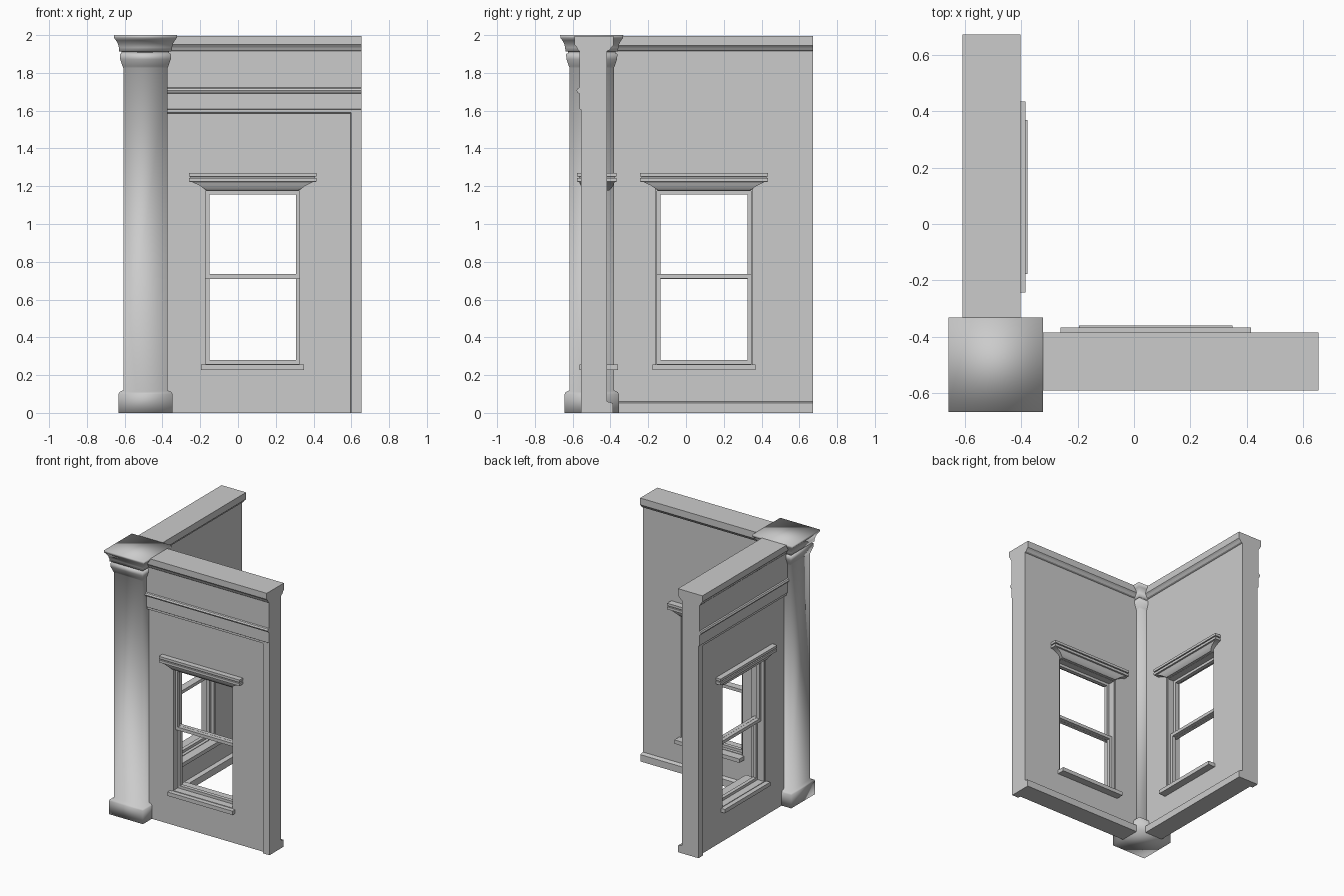
import bpy, bmesh, math
from mathutils import Matrix, Vector

if "Cube" in bpy.data.objects:
    bpy.data.objects.remove(bpy.data.objects["Cube"], do_unlink=True)

stone = bpy.data.materials.new("grey_stone")
stone.use_nodes = True
grey = (0.6, 0.6, 0.6, 1)
stone.diffuse_color = grey
stone.node_tree.nodes["Principled BSDF"].inputs["Base Color"].default_value = grey

# Window opening and wall limits, measured along the front wall
WIN_L, WIN_R, WIN_B, WIN_T = -0.18, 0.335, 0.25, 1.185
WIN_C = (WIN_L + WIN_R) / 2
WALL_L, WALL_R, MID_Y = -0.46, 0.654, -0.4715
SHIFT = 0.018


def make(name, bm, angle=None):
    """Turn a bmesh into an object; angle gives smooth shading below it."""
    bmesh.ops.recalc_face_normals(bm, faces=bm.faces)
    mesh = bpy.data.meshes.new(name)
    bm.to_mesh(mesh)
    bm.free()
    mesh.materials.append(stone)
    obj = bpy.data.objects.new(name, mesh)
    bpy.context.collection.objects.link(obj)
    if angle:
        bpy.ops.object.select_all(action="DESELECT")
        obj.select_set(True)
        bpy.context.view_layer.objects.active = obj
        bpy.ops.object.shade_smooth_by_angle(angle=math.radians(angle))
    return obj


def box(bm, x0, x1, y0, y1, z0, z1):
    m = Matrix.LocRotScale(Vector(((x0 + x1) / 2, (y0 + y1) / 2, (z0 + z1) / 2)), None,
                           Vector((x1 - x0, y1 - y0, z1 - z0)))
    bmesh.ops.create_cube(bm, size=1, matrix=m)


def stack(bm, cx, cy, rings):
    """Loft rectangles given as (half x, half y, z)."""
    loops = [[bm.verts.new((cx + sx * hx, cy + sy * hy, z))
              for sx, sy in ((-1, -1), (1, -1), (1, 1), (-1, 1))] for hx, hy, z in rings]
    for a, b in zip(loops, loops[1:]):
        for i in range(4):
            j = (i + 1) % 4
            bm.faces.new((a[i], a[j], b[j], b[i]))
    bm.faces.new(loops[0])
    bm.faces.new(loops[-1])


def extrude_profile(bm, points, x0, x1):
    """Extrude a (y, z) outline along x."""
    face = bm.faces.new([bm.verts.new((x0, y, z)) for y, z in points])
    out = bmesh.ops.extrude_face_region(bm, geom=[face])
    verts = [v for v in out["geom"] if isinstance(v, bmesh.types.BMVert)]
    bmesh.ops.translate(bm, verts=verts, vec=(x1 - x0, 0, 0))


def frame(bm, x0, x1, y0, y1, z0, z1, w):
    """Rectangular frame of four bars."""
    box(bm, x0, x0 + w, y0, y1, z0, z1)
    box(bm, x1 - w, x1, y0, y1, z0, z1)
    box(bm, x0 + w, x1 - w, y0, y1, z0, z0 + w)
    box(bm, x0 + w, x1 - w, y0, y1, z1 - w, z1)


def cut(obj, cutter):
    mod = obj.modifiers.new("cut", "BOOLEAN")
    mod.object, mod.operation, mod.solver = cutter, "DIFFERENCE", "EXACT"
    bpy.context.view_layer.objects.active = obj
    bpy.ops.object.modifier_apply(modifier=mod.name)
    bpy.data.objects.remove(cutter, do_unlink=True)


parts = []

# Wall with cornice, frieze moulding, inner crown and inner skirting
bm = bmesh.new()
extrude_profile(bm, [
    (-0.557, 0), (-0.557, 1.605), (-0.565, 1.61), (-0.565, 1.69), (-0.574, 1.695),
    (-0.58, 1.707), (-0.574, 1.718), (-0.565, 1.722), (-0.565, 1.915), (-0.572, 1.922),
    (-0.578, 1.935), (-0.59, 1.95), (-0.59, 1.996), (-0.385, 1.996), (-0.385, 1.945),
    (-0.395, 1.935), (-0.405, 1.92), (-0.417, 1.915), (-0.417, 0.06), (-0.387, 0.052),
    (-0.387, 0)], WALL_L, WALL_R)
wall = make("front_wall", bm)

# Recessed outer panel with splayed top and side
bm = bmesh.new()
panel = [[(-0.6, 0.604, 1.6), (-0.535, 0.596, 1.585)][k] for k in (0, 1)]
rings = [[bm.verts.new(p) for p in ((-0.7, y, -0.1), (x, y, -0.1), (x, y, z), (-0.7, y, z))]
         for y, x, z in panel]
for i in range(4):
    j = (i + 1) % 4
    bm.faces.new((rings[0][i], rings[0][j], rings[1][j], rings[1][i]))
for r in rings:
    bm.faces.new(r)
cut(wall, make("panel_cutter", bm))

# Window opening
bm = bmesh.new()
box(bm, WIN_L, WIN_R, -0.8, -0.2, WIN_B, WIN_T)
cut(wall, make("window_cutter", bm))
parts.append(wall)

# Window casing and two sliding sashes
bm = bmesh.new()
frame(bm, WIN_L, WIN_R, -0.53, -0.425, WIN_B, WIN_T, 0.009)
parts.append(make("front_window_casing", bm))
for name, y, z0, z1 in (("upper", -0.49, 0.71, 1.18), ("lower", -0.462, 0.255, 0.735)):
    bm = bmesh.new()
    frame(bm, WIN_L + 0.004, WIN_R - 0.004, y - 0.014, y + 0.014, z0, z1, 0.024)
    parts.append(make(f"front_{name}_sash", bm))

# Window sill, through the wall
bm = bmesh.new()
box(bm, -0.195, 0.35, -0.565, -0.36, 0.226, 0.255)
parts.append(make("front_window_sill", bm))

# Window hood, flaring up to two slabs
bm = bmesh.new()
stack(bm, WIN_C, MID_Y, [
    (0.243, 0.066, 1.178), (0.256, 0.075, 1.186), (0.28, 0.086, 1.203), (0.32, 0.094, 1.222),
    (0.338, 0.1045, 1.224), (0.338, 0.1045, 1.243), (0.33, 0.096, 1.244),
    (0.33, 0.096, 1.25), (0.338, 0.1045, 1.251), (0.338, 0.1045, 1.27)])
parts.append(make("front_window_hood", bm, 30))

# Matching left wall: swap x and y about the corner
swap = Matrix(((0, 1, 0, -SHIFT), (1, 0, 0, SHIFT), (0, 0, 1, 0), (0, 0, 0, 1)))
for part in parts:
    copy = part.copy()
    copy.data = part.data.copy()
    copy.name = part.name.replace("front", "left")
    copy.data.transform(swap)
    copy.data.flip_normals()
    bpy.context.collection.objects.link(copy)

# Corner column: plinth, shaft, neck ring and capital
bm = bmesh.new()
stack(bm, -0.49, -0.499, [(h, h, z) for h, z in (
    (0.143, 0), (0.143, 0.1), (0.138, 0.11), (0.117, 0.12), (0.117, 1.825), (0.121, 1.835),
    (0.134, 1.872), (0.136, 1.9), (0.126, 1.904), (0.126, 1.912), (0.139, 1.914),
    (0.141, 1.935), (0.146, 1.955), (0.156, 1.972), (0.166, 1.985), (0.167, 2))])
make("corner_column", bm, 179)
